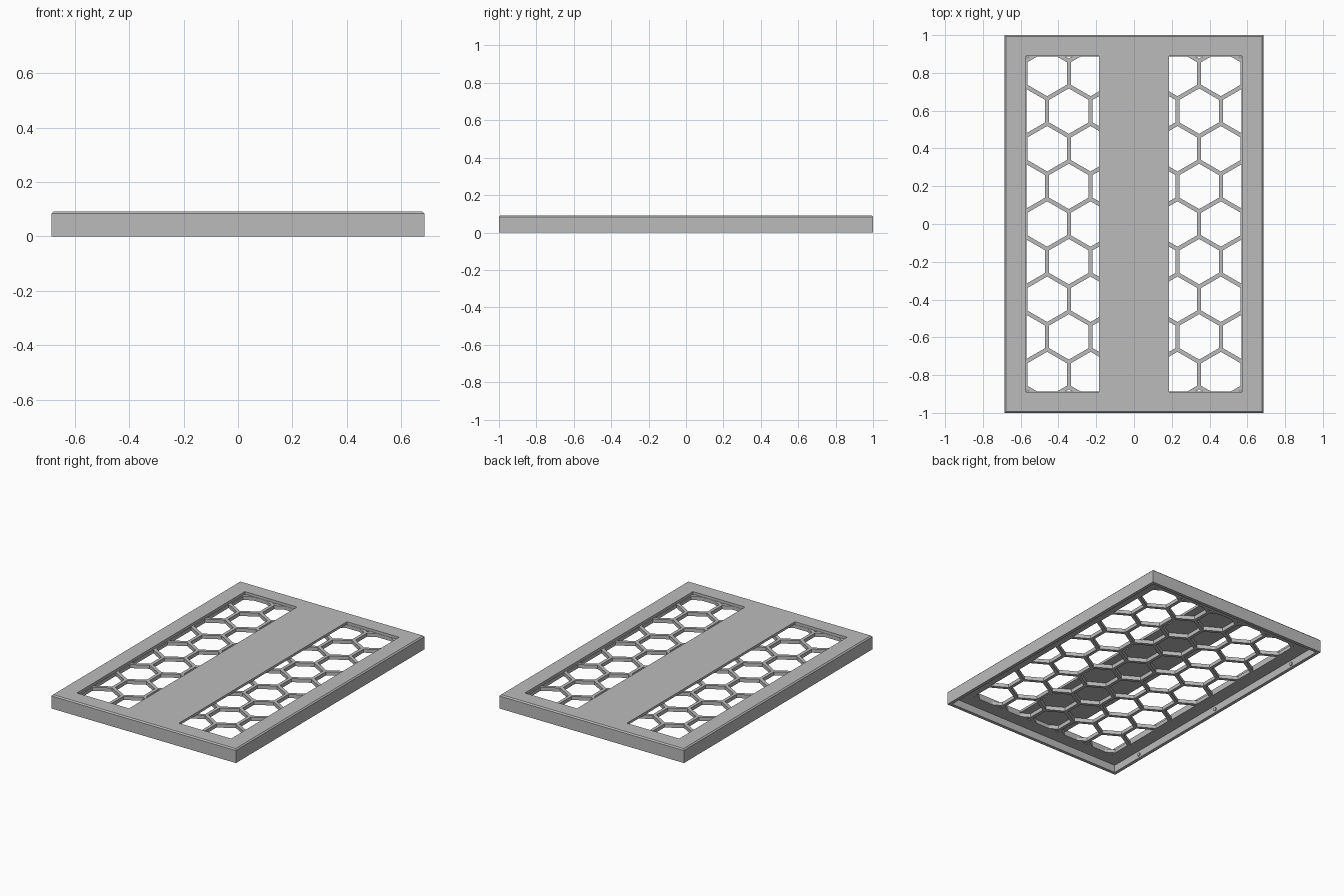
import bpy, bmesh, math
from mathutils import Matrix, Vector

old = bpy.data.objects.get("Cube")
if old:
    bpy.data.objects.remove(old, do_unlink=True)

HALF_X, HALF_Y, HEIGHT = 0.685, 1.0, 0.092
WALL = 0.022            # side wall thickness
UNDERSIDE = 0.05        # bottom of the grille sheet
GRILLE_TOP = 0.074      # grille is recessed under the top face
WIN_X, WIN_Y, STRIP = 0.572, 0.89, 0.185
PITCH, BAR = 0.23, 0.022

grey = bpy.data.materials.new("plain grey")
grey.use_nodes = True
grey.diffuse_color = (0.5, 0.5, 0.5, 1)
grey.node_tree.nodes["Principled BSDF"].inputs["Base Color"].default_value = (0.5, 0.5, 0.5, 1)


def make_object(name, bm):
    bmesh.ops.recalc_face_normals(bm, faces=bm.faces[:])
    mesh = bpy.data.meshes.new(name)
    bm.to_mesh(mesh)
    bm.free()
    mesh.materials.append(grey)
    obj = bpy.data.objects.new(name, mesh)
    bpy.context.collection.objects.link(obj)
    return obj


def box(x0, x1, y0, y1, z0, z1):
    bm = bmesh.new()
    bmesh.ops.create_cube(bm, size=1)
    bmesh.ops.scale(bm, vec=(x1 - x0, y1 - y0, z1 - z0), verts=bm.verts)
    bmesh.ops.translate(bm, vec=((x0 + x1) / 2, (y0 + y1) / 2, (z0 + z1) / 2), verts=bm.verts)
    return bm


def cut(target, cutter):
    cutter.hide_render = True
    mod = target.modifiers.new("cut", 'BOOLEAN')
    mod.operation, mod.solver, mod.object = 'DIFFERENCE', 'EXACT', cutter
    bpy.context.view_layer.objects.active = target
    bpy.ops.object.modifier_apply(modifier=mod.name)
    bpy.data.objects.remove(cutter, do_unlink=True)


# Shell with a chamfered top rim
bm = box(-HALF_X, HALF_X, -HALF_Y, HALF_Y, 0, HEIGHT)
rim = [e for e in bm.edges if all(v.co.z > HEIGHT / 2 for v in e.verts)]
bmesh.ops.bevel(bm, geom=rim, offset=0.008, segments=1, affect='EDGES')
cover = make_object("cover", bm)

# Hollow underside
cut(cover, make_object("cavity_cutter", box(WALL - HALF_X, HALF_X - WALL, WALL - HALF_Y,
                                            HALF_Y - WALL, -0.1, UNDERSIDE)))

# Hexagon openings, trimmed to the window rectangle
bm = bmesh.new()
radius = (PITCH - BAR) / math.sqrt(3)
row_step = PITCH * math.sqrt(3) / 2
for row in range(-5, 6):
    for col in range(-4, 5):
        cx = (col + 0.5 * (row % 2)) * PITCH
        cy = row * row_step
        corners = [math.radians(30 + 60 * k) for k in range(6)]
        bm.faces.new([bm.verts.new((cx + radius * math.cos(a), cy + radius * math.sin(a),
                                    UNDERSIDE - 0.02)) for a in corners])
for axis, limit in (((1, 0, 0), WIN_X), ((0, 1, 0), WIN_Y)):
    for side in (-1, 1):
        normal = Vector(axis) * side
        bmesh.ops.bisect_plane(bm, geom=bm.verts[:] + bm.edges[:] + bm.faces[:],
                               plane_co=normal * (limit - 0.002), plane_no=normal,
                               clear_outer=True)
grown = bmesh.ops.extrude_face_region(bm, geom=bm.faces[:])["geom"]
bmesh.ops.translate(bm, vec=(0, 0, GRILLE_TOP + 0.022 - UNDERSIDE),
                    verts=[g for g in grown if isinstance(g, bmesh.types.BMVert)])
cut(cover, make_object("hexagon_cutter", bm))

# Two long windows above the grille, leaving the closed centre strip
for side in (-1, 1):
    x0, x1 = sorted((side * STRIP, side * WIN_X))
    cut(cover, make_object("window_cutter", box(x0, x1, -WIN_Y, WIN_Y, GRILLE_TOP, 0.2)))

# Small round catches inside the long walls
for side, label in ((-1, "right"), (1, "left")):
    for i, y in enumerate((-0.74, 0, 0.74)):
        bm = bmesh.new()
        bmesh.ops.create_cone(bm, cap_ends=True, segments=16, radius1=0.012, radius2=0.012,
                              depth=0.012,
                              matrix=Matrix.Translation((side * (HALF_X - WALL), y, 0.022))
                              @ Matrix.Rotation(math.pi / 2, 4, 'Y'))
        make_object(f"{label}_catch_{i + 1}", bm)
